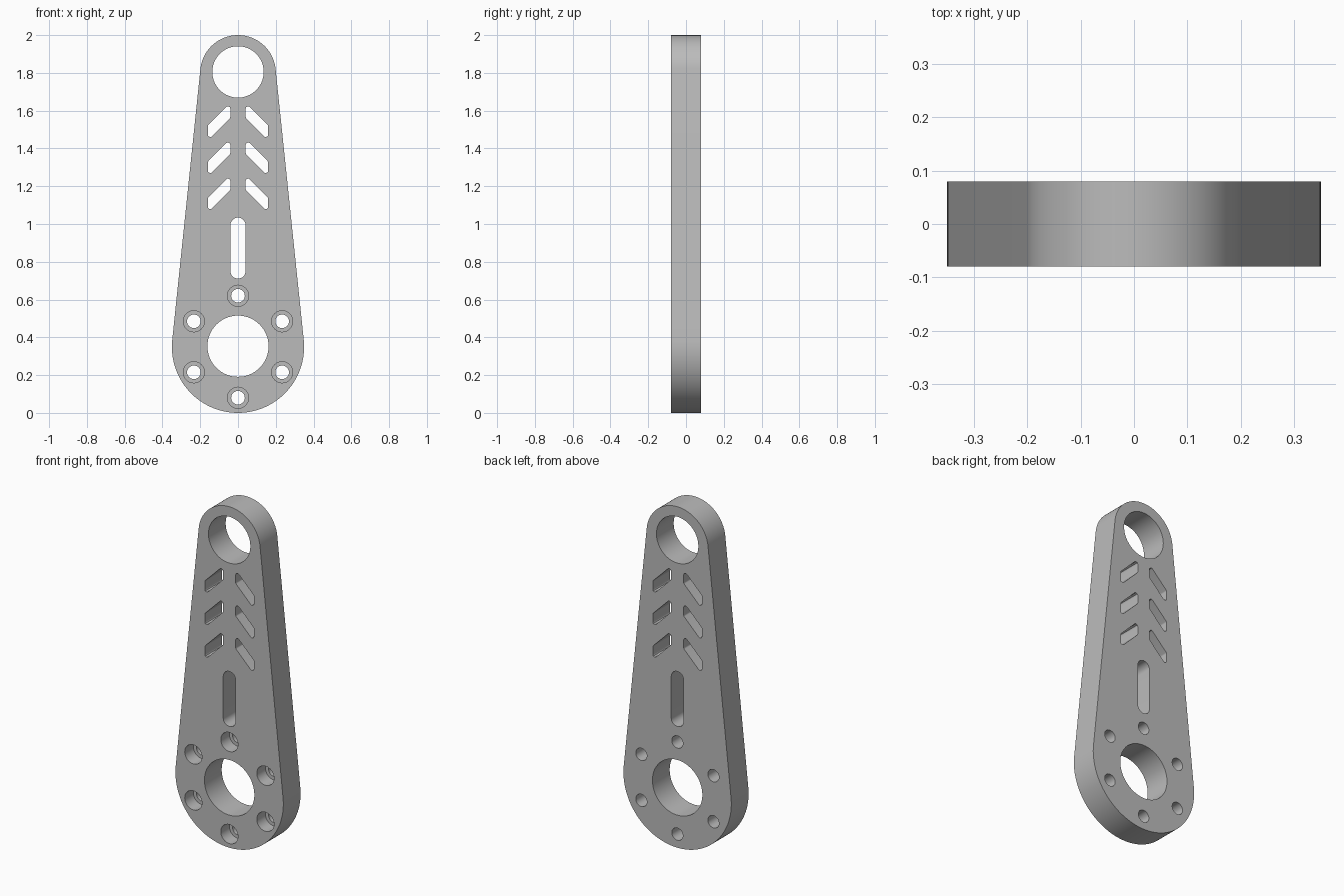
import bpy
import bmesh
from math import asin, cos, sin, pi, radians
from mathutils import Vector

if "Cube" in bpy.data.objects:
    bpy.data.objects.remove(bpy.data.objects["Cube"])

HALF = 0.08          # half thickness of the plate
BORE_FLOOR = 0.0     # y of the counterbore floor


def arc(cx, cz, r, start, end, steps):
    return [Vector((cx + r * cos(start + (end - start) * i / steps),
                    cz + r * sin(start + (end - start) * i / steps)))
            for i in range(steps + 1)]


def circle(cx, cz, r, steps=48):
    return arc(cx, cz, r, 0, 2 * pi, steps)[:-1]


def rounded(corners, r, steps=5):
    """Polygon with every corner replaced by a tangent arc."""
    pts = []
    for i, p in enumerate(corners):
        a = (corners[i - 1] - p).normalized()
        b = (corners[(i + 1) % len(corners)] - p).normalized()
        half = a.angle(b) / 2
        centre = p + (a + b).normalized() * (r / sin(half))
        t0 = p + a * (r * cos(half) / sin(half)) - centre
        t1 = p + b * (r * cos(half) / sin(half)) - centre
        for k in range(steps + 1):
            pts.append(centre + t0.lerp(t1, k / steps).normalized() * r)
    return pts


# Tapered outline: two arcs joined by their common tangents
LOW_R, TOP_R, LOW_Z, TOP_Z = 0.35, 0.2, 0.35, 1.8
tilt = asin((LOW_R - TOP_R) / (TOP_Z - LOW_Z))
outline = (arc(0, TOP_Z, TOP_R, tilt, pi - tilt, 48)
           + arc(0, LOW_Z, LOW_R, pi - tilt, 2 * pi + tilt, 64))

# Openings that run straight through
through = [circle(0, 0.353, 0.162, 64), circle(0, 1.805, 0.136, 64)]
through.append(arc(0, 0.994, 0.04, 0, pi, 16) + arc(0, 0.751, 0.04, pi, 2 * pi, 16))
for row in range(3):
    z = 1.64 - 0.191 * row
    for side in (-1, 1):
        inner, outer = side * 0.041, side * 0.159
        through.append(rounded([Vector((inner, z)), Vector((outer, z - 0.118)),
                                Vector((outer, z - 0.197)), Vector((inner, z - 0.079))], 0.012))

# Counterbored bolt holes
bolts = [(0.27 * cos(a), LOW_Z + 0.27 * sin(a))
         for a in (radians(30 + 60 * i) for i in range(6))]

bm = bmesh.new()


def ring(points, y):
    verts = [bm.verts.new((p.x, y, p.y)) for p in points]
    edges = [bm.edges.new((verts[i - 1], verts[i])) for i in range(len(verts))]
    return verts, edges


def bridge(a, b):
    for i in range(len(a)):
        bm.faces.new((a[i - 1], a[i], b[i], b[i - 1]))


front_edges, back_edges = [], []
for loop in [outline] + through:
    fv, fe = ring(loop, -HALF)
    bv, be = ring(loop, HALF)
    front_edges += fe
    back_edges += be
    bridge(fv, bv)

for x, z in bolts:
    wide, narrow = circle(x, z, 0.056, 32), circle(x, z, 0.036, 32)
    rings = [ring(wide, -HALF), ring(wide, BORE_FLOOR),
             ring(narrow, BORE_FLOOR), ring(narrow, HALF)]
    front_edges += rings[0][1]
    back_edges += rings[-1][1]
    for a, b in zip(rings, rings[1:]):
        bridge(a[0], b[0])

# Flat front and back faces
for edges, ny in ((front_edges, -1), (back_edges, 1)):
    bmesh.ops.triangle_fill(bm, use_beauty=True, use_dissolve=False,
                            edges=edges, normal=(0, ny, 0))
bmesh.ops.recalc_face_normals(bm, faces=bm.faces[:])

mesh = bpy.data.meshes.new("lever_plate")
bm.to_mesh(mesh)
bm.free()
plate = bpy.data.objects.new("lever_plate", mesh)
bpy.context.collection.objects.link(plate)

# Plain grey material
grey = bpy.data.materials.new("plain_grey")
grey.use_nodes = True
colour = (0.5, 0.5, 0.5, 1)
grey.diffuse_color = colour
grey.node_tree.nodes["Principled BSDF"].inputs["Base Color"].default_value = colour
mesh.materials.append(grey)

bpy.ops.object.select_all(action="DESELECT")
plate.select_set(True)
bpy.context.view_layer.objects.active = plate
bpy.ops.object.shade_smooth_by_angle(angle=radians(30))
